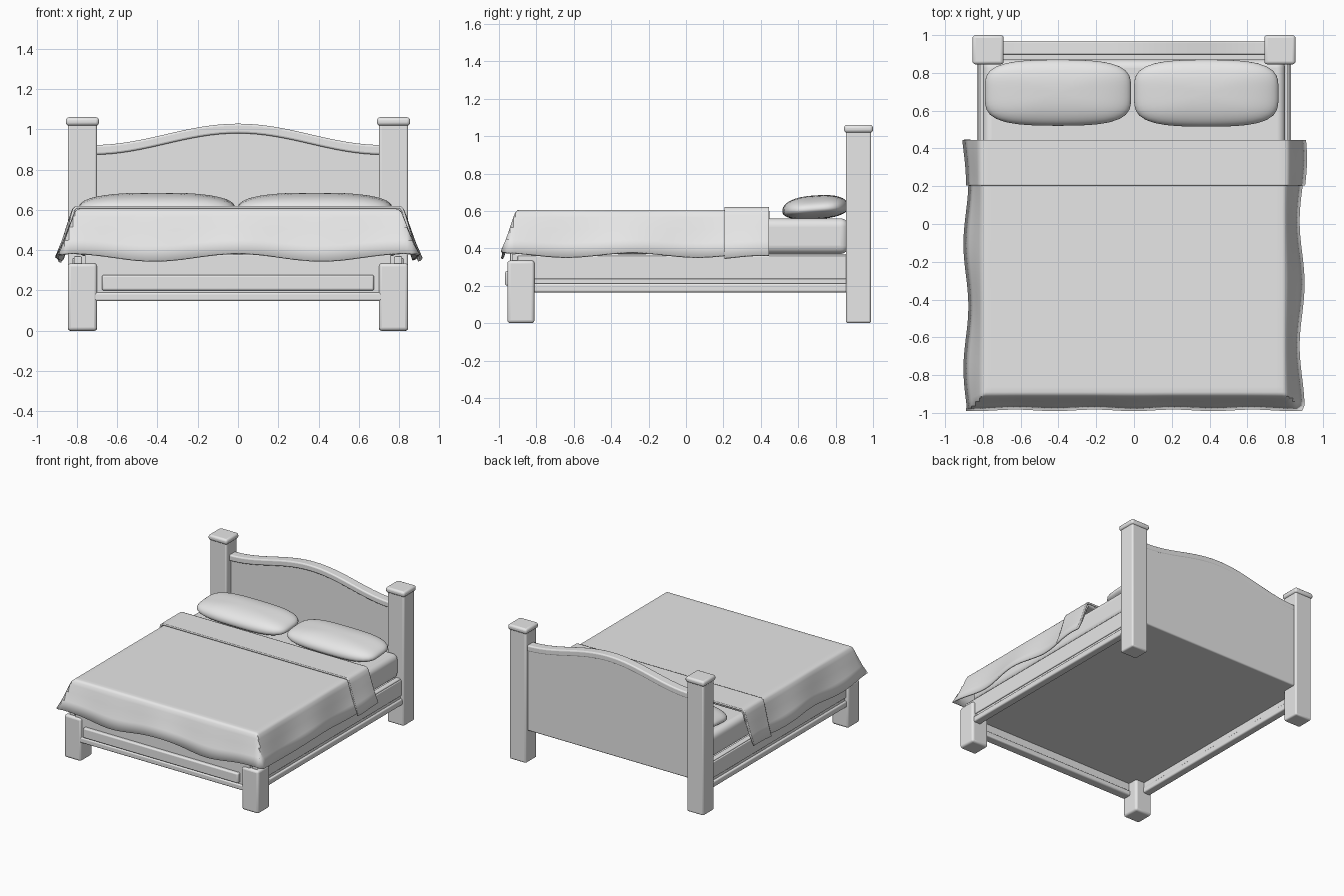
import bpy, bmesh, math
from mathutils import Vector

if "Cube" in bpy.data.objects:
    bpy.data.objects.remove(bpy.data.objects["Cube"])

GREY = (0.8, 0.8, 0.8, 1)
mat = bpy.data.materials.new("plain grey")
mat.use_nodes = True
mat.diffuse_color = GREY
mat.node_tree.nodes["Principled BSDF"].inputs["Base Color"].default_value = GREY


def finish(name, bm, bevel=0, solid=0, angle=40, segments=3):
    bmesh.ops.recalc_face_normals(bm, faces=bm.faces)
    me = bpy.data.meshes.new(name)
    bm.to_mesh(me)
    bm.free()
    ob = bpy.data.objects.new(name, me)
    bpy.context.collection.objects.link(ob)
    me.materials.append(mat)
    if solid:
        m = ob.modifiers.new("thickness", "SOLIDIFY")
        m.thickness, m.offset = solid, -1
    if bevel:
        m = ob.modifiers.new("bevel", "BEVEL")
        m.width, m.segments = bevel, segments
        m.limit_method, m.angle_limit = "ANGLE", math.radians(40)
    bpy.ops.object.select_all(action="DESELECT")
    ob.select_set(True)
    bpy.context.view_layer.objects.active = ob
    bpy.ops.object.shade_smooth_by_angle(angle=math.radians(angle))
    return ob


def box(name, x, y, z, bevel=0.012, segments=3):
    bm = bmesh.new()
    bmesh.ops.create_cube(bm, size=1)
    for v in bm.verts:
        v.co = [(a + b) / 2 + c * (b - a) for (a, b), c in zip((x, y, z), v.co)]
    return finish(name, bm, bevel, segments=segments)


# Posts, caps, legs and side rails, mirrored left and right
for s, side in ((1, "left"), (-1, "right")):
    def span(a, b):
        return sorted((s * a, s * b))
    box(f"{side}_head_post", span(0.7, 0.845), (0.855, 0.99), (0, 1.03))
    box(f"{side}_post_cap", span(0.69, 0.855), (0.845, 1), (1.018, 1.06), 0.016)
    box(f"{side}_front_leg", span(0.7, 0.845), (-0.955, -0.81), (0, 0.335), 0.016)
    box(f"{side}_side_rail", span(0.775, 0.815), (-0.93, 0.9), (0.18, 0.37), 0.006)
    box(f"{side}_rail_lip", span(0.77, 0.832), (-0.9, 0.9), (0.165, 0.212), 0.01)
    box(f"{side}_rail_moulding", span(0.78, 0.824), (-0.9, 0.9), (0.235, 0.36), 0.006)

# Foot end and base
box("front_rail", (-0.76, 0.76), (-0.94, -0.89), (0.16, 0.38), 0.006)
box("front_rail_lip", (-0.72, 0.72), (-0.952, -0.88), (0.147, 0.19), 0.01)
box("front_panel", (-0.675, 0.675), (-0.967, -0.93), (0.2, 0.278), 0.01)
box("base_board", (-0.785, 0.785), (-0.9, 0.95), (0.25, 0.28), 0)


# Arched headboard with a moulding along its top
def arch(x):
    return 0.975 + 0.053 * math.cos(math.pi * x / 0.72)


def arched(name, y0, y1, bottom, top):
    bm = bmesh.new()
    n = 32
    xs = [-0.72 + 1.44 * i / n for i in range(n + 1)]
    outline = [(x, arch(x) + top) for x in xs]
    outline += [(x, bottom(x)) for x in reversed(xs)]
    face = bm.faces.new([bm.verts.new((x, y0, z)) for x, z in outline])
    ext = bmesh.ops.extrude_face_region(bm, geom=[face])["geom"]
    bmesh.ops.translate(bm, vec=(0, y1 - y0, 0),
                        verts=[v for v in ext if isinstance(v, bmesh.types.BMVert)])
    return finish(name, bm, 0.01)


arched("headboard_panel", 0.915, 0.968, lambda x: 0.25, -0.01)
arched("headboard_moulding", 0.895, 0.97, lambda x: arch(x) - 0.048, 0)

# Mattress
box("mattress", (-0.8, 0.8), (-0.88, 0.87), (0.37, 0.56), 0.045, 6)


# Pillows: flattened superellipsoids
def pillow(name, x0, x1, y0, y1):
    bm = bmesh.new()
    bmesh.ops.create_uvsphere(bm, u_segments=48, v_segments=24, radius=1)
    for v in bm.verts:
        c = v.co.copy()
        r = math.hypot(c.x, c.y)
        if r > 1e-5:
            a = (abs(c.x / r) ** 4 + abs(c.y / r) ** 4) ** 0.25
            k = r ** 0.8 / r / a
            c.x, c.y = c.x * k, c.y * k
        up = abs(c.z) ** 0.9 * math.copysign(1, c.z)
        v.co = ((x0 + x1) / 2 + c.x * (x1 - x0) / 2,
                (y0 + y1) / 2 + c.y * (y1 - y0) / 2 * (1 - 0.08 * c.x ** 2),
                0.61 + up * (0.073 if up > 0 else 0.055) + 0.012 * c.y)
    finish(name, bm, angle=60)


pillow("right_pillow", -0.79, -0.015, 0.52, 0.87)
pillow("left_pillow", 0, 0.765, 0.515, 0.87)

# Draped cloth: flat top, soft edge, flared wavy hem
DROP = [(0, 0), (0.012, 0.003), (0.024, 0.014), (0.034, 0.04),
        (0.053, 0.1), (0.076, 0.17), (0.105, 0.24)]


def steps(a, b, n):
    return [a + (b - a) * i / n for i in range(n + 1)]


def cloth(name, half, front, back, top, hang, over_front, thick):
    last = len(DROP) - 1
    skirt = list(range(1, last + 1))
    cols = [(-half, -i) for i in reversed(skirt)]
    cols += [(x, 0) for x in steps(-half, half, 48)] + [(half, i) for i in skirt]
    rows = [(y, 0) for y in steps(front, back, 48)]
    if over_front:
        rows = [(front, i) for i in reversed(skirt)] + rows
    bm = bmesh.new()
    grid = []
    for y, j in rows:
        line = []
        for x, i in cols:
            d = max(abs(i), j)
            t = DROP[d][1] / DROP[-1][1]
            px = x + math.copysign(DROP[abs(i)][0], i) if i else x
            py = y - DROP[j][0] * 0.92
            z = top - DROP[d][1] * hang
            if j >= abs(i) and j:      # foot hem
                z += 0.019 * t * math.cos(2 * math.pi * px / 0.83)
                py -= 0.004 * t * math.cos(15 * px)
            elif i:                    # side hems
                s = math.copysign(1, i)
                z += 0.013 * t * math.cos(9 * py + 2.3 + s * 0.3)
                px += s * 0.013 * t * math.cos(9.5 * py + 2 + s)
            line.append(bm.verts.new((px, py, z)))
        grid.append(line)
    for a, b in zip(grid, grid[1:]):
        for k in range(len(a) - 1):
            bm.faces.new((a[k], a[k + 1], b[k + 1], b[k]))
    ob = finish(name, bm, solid=thick)
    # Keep the outside facing up
    if ob.data.polygons[len(ob.data.polygons) // 2].normal.z < 0:
        ob.data.flip_normals()


cloth("blanket", 0.785, -0.89, 0.44, 0.606, 1, True, 0.012)
cloth("blanket_fold", 0.798, 0.205, 0.445, 0.62, 1.12, False, 0.013)
